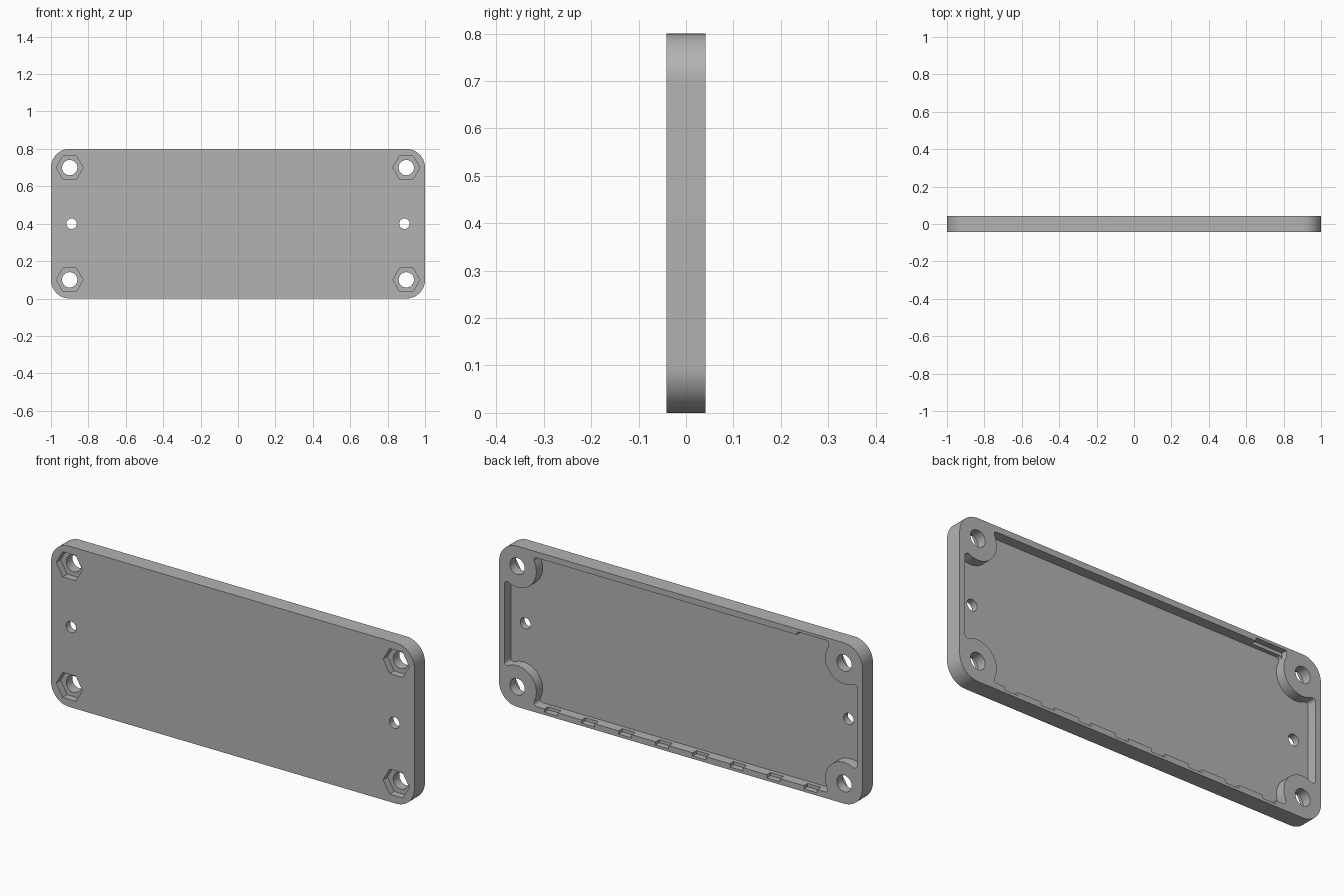
import bpy, bmesh, math
from math import radians, cos, sin, atan2, sqrt

cube = bpy.data.objects.get("Cube")
if cube:
    bpy.data.objects.remove(cube)

HALF = 0.0415           # half the plate thickness
MID = 0.4               # height of the plate's centre
FLOOR = -0.008          # y of the recess floor
RIM_X, RIM_Z = 0.97, 0.37
HOLE_X, HOLE_Z = 0.9, 0.3
BOSS, FILLET = 0.105, 0.015
OUT = 0.1               # how far cutters reach past the faces

grey = bpy.data.materials.new("plain_grey")
grey.use_nodes = True
grey.diffuse_color = (0.45, 0.45, 0.45, 1)
grey.node_tree.nodes["Principled BSDF"].inputs["Base Color"].default_value = (0.45, 0.45, 0.45, 1)


def arc(cx, cz, r, start, end, n):
    """Points on an arc, both ends included, angles in radians."""
    return [(cx + r * cos(start + (end - start) * i / n),
             cz + r * sin(start + (end - start) * i / n)) for i in range(n + 1)]


def four_way(quarter):
    """Mirror a first-quadrant run of points into a closed outline."""
    left = [(-x, z) for x, z in reversed(quarter)]
    lower = [(-x, -z) for x, z in quarter]
    right = [(x, -z) for x, z in reversed(quarter)]
    return quarter + left + lower + right


def circle(cx, cz, r, n):
    return arc(cx, cz, r, 0, 2 * math.pi, n)[:-1]


def rectangle(x0, x1, z0, z1):
    return [(x0, z0), (x1, z0), (x1, z1), (x0, z1)]


def prisms(name, outlines, y0, y1):
    """One object holding each outline extruded from y0 to y1."""
    bm = bmesh.new()
    for outline in outlines:
        face = bm.faces.new([bm.verts.new((x, y0, z + MID)) for x, z in outline])
        new = bmesh.ops.extrude_face_region(bm, geom=[face])["geom"]
        verts = [v for v in new if isinstance(v, bmesh.types.BMVert)]
        bmesh.ops.translate(bm, verts=verts, vec=(0, y1 - y0, 0))
    bmesh.ops.recalc_face_normals(bm, faces=bm.faces)
    mesh = bpy.data.meshes.new(name)
    bm.to_mesh(mesh)
    bm.free()
    mesh.materials.append(grey)
    obj = bpy.data.objects.new(name, mesh)
    bpy.context.collection.objects.link(obj)
    return obj


def cut(target, cutter):
    mod = target.modifiers.new(cutter.name, "BOOLEAN")
    mod.operation, mod.solver, mod.object = "DIFFERENCE", "EXACT", cutter
    bpy.context.view_layer.objects.active = target
    bpy.ops.object.modifier_apply(modifier=mod.name)
    bpy.data.objects.remove(cutter)


# Rounded plate
plate = prisms("cover_plate", [four_way(arc(HOLE_X, HOLE_Z, 0.1, 0, radians(90), 16))], -HALF, HALF)

# Back recess that flows around the four corner bosses with small fillets
reach = BOSS + FILLET
off_x, off_z = RIM_X - FILLET - HOLE_X, RIM_Z - FILLET - HOLE_Z
side = (HOLE_X + off_x, HOLE_Z - sqrt(reach ** 2 - off_x ** 2))
top = (HOLE_X - sqrt(reach ** 2 - off_z ** 2), HOLE_Z + off_z)
a_side = atan2(side[1] - HOLE_Z, side[0] - HOLE_X)
a_top = atan2(top[1] - HOLE_Z, top[0] - HOLE_X) - 2 * math.pi
quarter = arc(*side, FILLET, 0, a_side + math.pi, 6)
quarter += arc(HOLE_X, HOLE_Z, BOSS, a_side, a_top, 24)[1:-1]
quarter += arc(*top, FILLET, a_top + math.pi, radians(90), 6)
cut(plate, prisms("recess_cutter", [four_way(quarter)], FLOOR, OUT))

# Row of small slots in the bottom rim, and one wide notch in the top rim
slots = [rectangle(x - 0.036, x + 0.036, -0.386, -0.35)
         for x in (0.204 * (i - 3.5) for i in range(8))]
slots.append(rectangle(-0.81, -0.64, 0.35, 0.386))
cut(plate, prisms("slot_cutter", slots, 0.012, OUT))

# Hexagonal nut pockets on the front
corners = [(sx * HOLE_X, sz * HOLE_Z) for sx in (-1, 1) for sz in (-1, 1)]
cut(plate, prisms("nut_cutter", [circle(x, z, 0.072, 6) for x, z in corners], -OUT, 0.035 - HALF))

# Through holes: four corner bolts and two small side holes
holes = [circle(x, z, 0.041, 32) for x, z in corners]
holes += [circle(x, 0, 0.028, 24) for x in (-0.89, 0.89)]
cut(plate, prisms("hole_cutter", holes, -OUT, OUT))

bpy.ops.object.select_all(action="DESELECT")
plate.select_set(True)
bpy.context.view_layer.objects.active = plate
bpy.ops.object.shade_smooth_by_angle(angle=radians(30))
